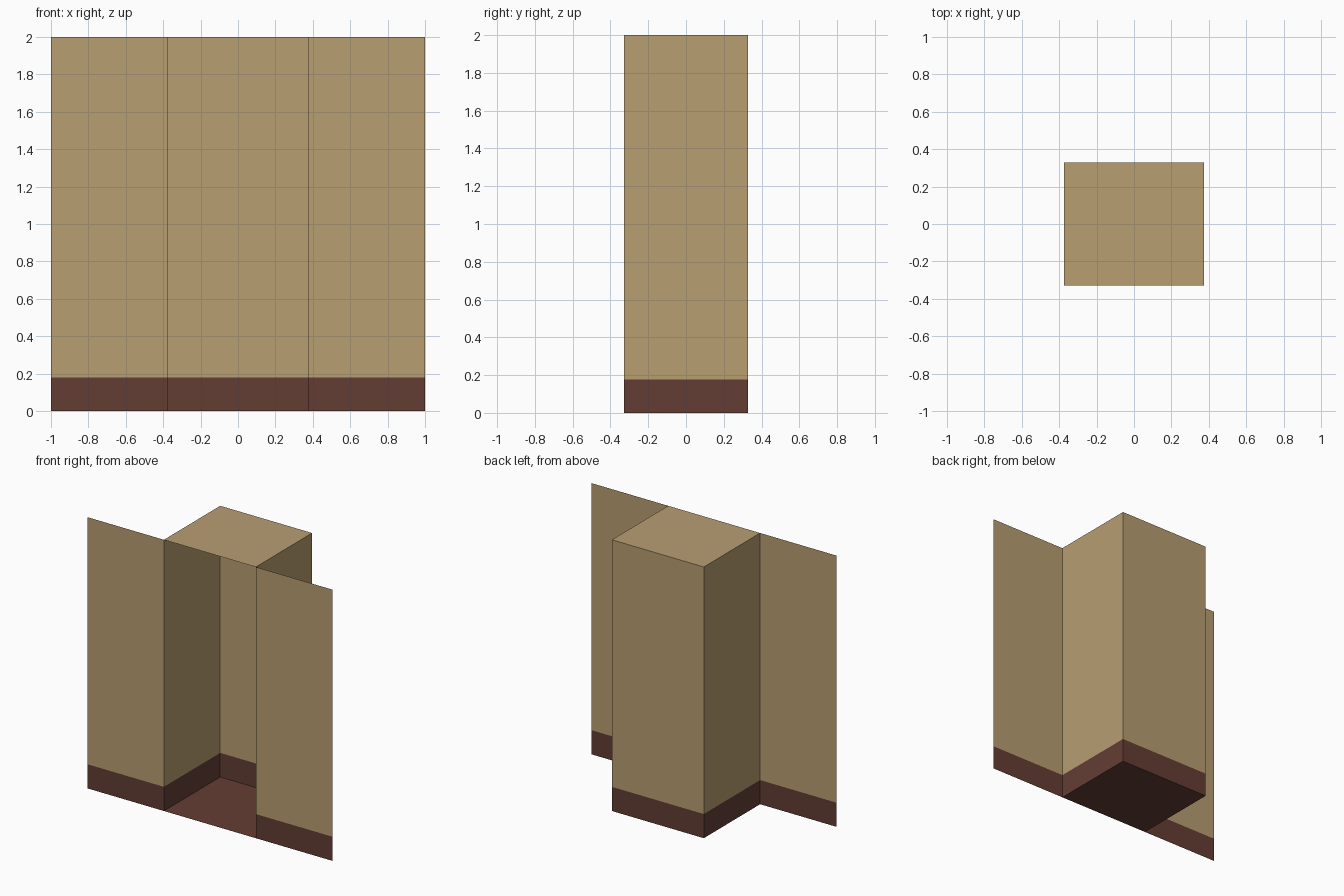
import bpy

if "Cube" in bpy.data.objects:
    bpy.data.objects.remove(bpy.data.objects["Cube"])

HALF_W, NICHE, DEPTH = 1.0, 0.375, 0.328   # half width, niche half width, half depth
SKIRT, TOP = 0.178, 2.0                    # skirting height, wall height


def material(name, rgb):
    m = bpy.data.materials.new(name)
    m.diffuse_color = (*rgb, 1)
    m.use_nodes = True
    m.node_tree.nodes["Principled BSDF"].inputs["Base Color"].default_value = m.diffuse_color
    return m


def add_object(name, verts, faces, mat):
    me = bpy.data.meshes.new(name)
    me.from_pydata(verts, [], faces)
    me.materials.append(mat)
    ob = bpy.data.objects.new(name, me)
    bpy.context.collection.objects.link(ob)
    return ob


def band(name, path, z0, z1, mat):
    """Thin wall raised along a plan path, facing the front."""
    n = len(path)
    verts = [(x, y, z) for z in (z0, z1) for x, y in path]
    faces = [(i, i + 1, n + i + 1, n + i) for i in range(n - 1)]
    return add_object(name, verts, faces, mat)


tan = material("tan plaster", (0.479, 0.342, 0.168))
brown = material("dark brown wood", (0.127, 0.048, 0.034))

# Plan of the wall: flat wing, recessed niche, flat wing
plan = [(-HALF_W, -DEPTH), (-NICHE, -DEPTH), (-NICHE, DEPTH),
        (NICHE, DEPTH), (NICHE, -DEPTH), (HALF_W, -DEPTH)]

# Skirting band and plaster wall above it
band("skirting", plan, 0, SKIRT, brown)
band("wall", plan, SKIRT, TOP, tan)

# Niche floor and ceiling
niche = plan[1:5]
add_object("niche_floor", [(x, y, 0) for x, y in niche], [(3, 2, 1, 0)], brown)
add_object("niche_ceiling", [(x, y, TOP) for x, y in niche], [(0, 1, 2, 3)], tan)
